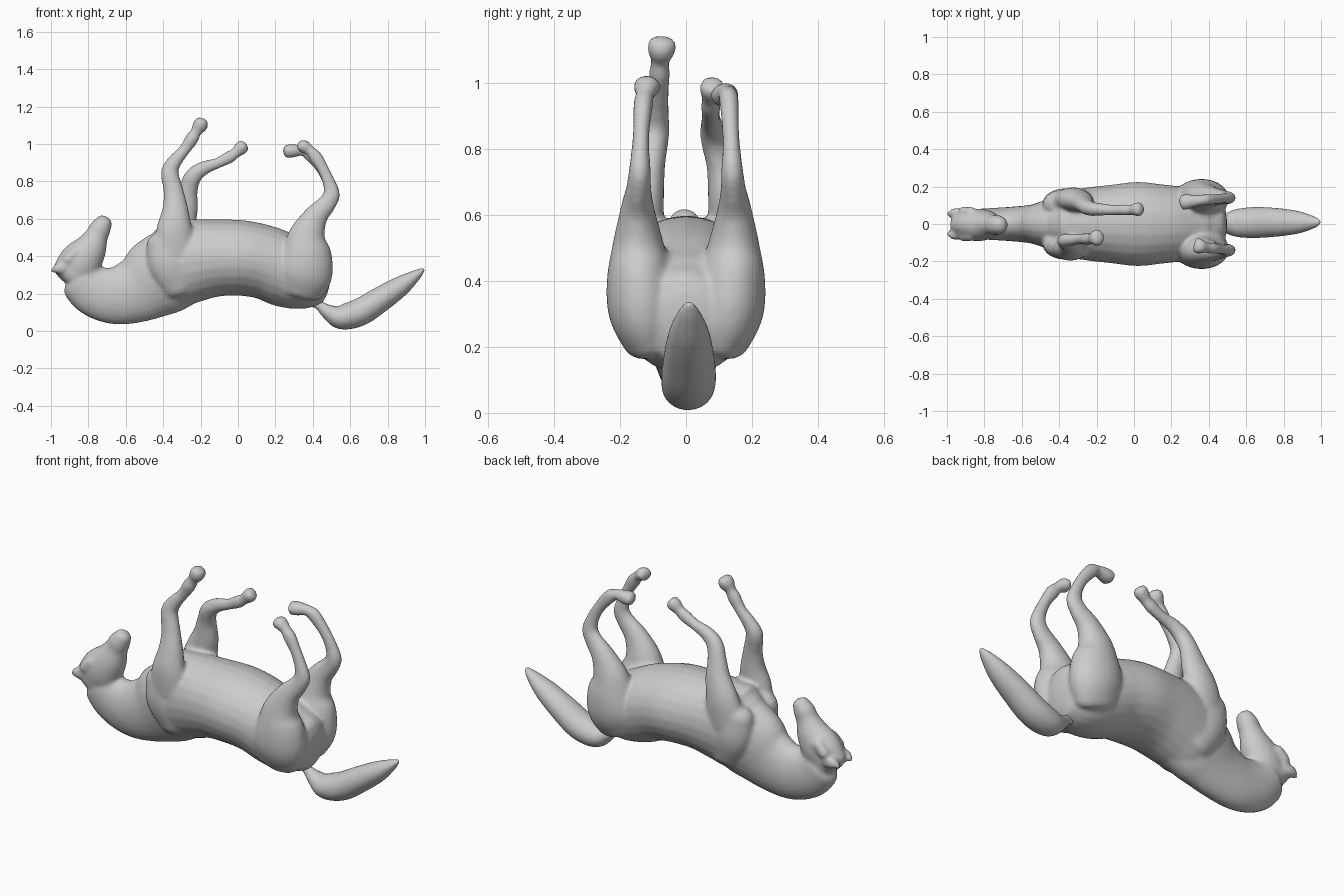
import bpy, bmesh, math
from mathutils import Vector


def spline(pts, steps=5):
    """Catmull-Rom through rows of (x, y, z, in-plane radius, side radius)."""
    rows = [Vector(p) for p in pts]
    rows = [2 * rows[0] - rows[1]] + rows + [2 * rows[-1] - rows[-2]]
    out = []
    for i in range(1, len(rows) - 2):
        a, b, c, d = rows[i - 1:i + 3]
        for s in range(steps):
            t = s / steps
            out.append(0.5 * (2 * b + (c - a) * t + (2 * a - 5 * b + 4 * c - d) * t * t
                              + (3 * b - a - 3 * c + d) * t ** 3))
    return out + [rows[-2]]


def tube(name, pts, cap=0.5, sides=24):
    """Loft ellipses along a path, with rounded ends."""
    rows = spline(pts)
    pos = [r.to_3d() if len(r) == 3 else Vector(r[:3]) for r in rows]
    n = len(rows)
    rings = []
    for i in range(n):
        tan = (pos[min(i + 1, n - 1)] - pos[max(i - 1, 0)]).normalized()
        rings.append((pos[i], tan, rows[i][3], rows[i][4]))

    def end(ring, sign):
        p, t, a, b = ring
        m = min(a, b) * cap
        return [(p + t * sign * m * math.sin(k), t, a * math.cos(k), b * math.cos(k))
                for k in (0.5, 0.95, 1.35)]
    rings = end(rings[0], -1)[::-1] + rings + end(rings[-1], 1)
    bm = bmesh.new()
    loops = []
    for p, t, a, b in rings:
        u = t.cross(Vector((0, 1, 0))).normalized()
        v = u.cross(t).normalized()
        loops.append([bm.verts.new(p + u * a * math.cos(2 * math.pi * k / sides)
                                   + v * b * math.sin(2 * math.pi * k / sides))
                      for k in range(sides)])
    for l0, l1 in zip(loops, loops[1:]):
        for k in range(sides):
            j = (k + 1) % sides
            bm.faces.new((l0[k], l0[j], l1[j], l1[k]))
    bm.faces.new(loops[0])
    bm.faces.new(loops[-1])
    bmesh.ops.recalc_face_normals(bm, faces=bm.faces[:])
    me = bpy.data.meshes.new(name)
    bm.to_mesh(me)
    bm.free()
    ob = bpy.data.objects.new(name, me)
    bpy.context.collection.objects.link(ob)
    return ob


def fuse(name, parts, voxel, smooth):
    """Join parts into one skin."""
    bpy.ops.object.select_all(action='DESELECT')
    for p in parts:
        p.select_set(True)
    bpy.context.view_layer.objects.active = parts[0]
    if len(parts) > 1:
        bpy.ops.object.join()
    ob = bpy.context.object
    ob.name = name
    rm = ob.modifiers.new("skin", 'REMESH')
    rm.mode = 'VOXEL'
    rm.voxel_size = voxel
    sm = ob.modifiers.new("soften", 'SMOOTH')
    sm.factor = 0.5
    sm.iterations = smooth
    for m in ("skin", "soften"):
        bpy.ops.object.modifier_apply(modifier=m)
    bpy.ops.object.shade_smooth()
    return ob


parts = []

# Barrel, chest to rump
parts.append(tube("barrel", [
    (-0.43, 0, 0.35, 0.19, 0.13), (-0.36, 0, 0.355, 0.235, 0.175), (-0.25, 0, 0.375, 0.225, 0.195),
    (-0.12, 0, 0.39, 0.207, 0.21), (0.02, 0, 0.39, 0.202, 0.225), (0.15, 0, 0.365, 0.197, 0.212),
    (0.26, 0, 0.32, 0.195, 0.20), (0.36, 0, 0.295, 0.18, 0.19), (0.44, 0, 0.285, 0.15, 0.14)], 0.4))

# Neck, arched back
parts.append(tube("neck", [
    (-0.30, 0, 0.36, 0.22, 0.15), (-0.43, 0, 0.285, 0.215, 0.135), (-0.54, 0, 0.22, 0.178, 0.105),
    (-0.66, 0, 0.19, 0.155, 0.092), (-0.77, 0, 0.215, 0.137, 0.085), (-0.85, 0, 0.275, 0.115, 0.08)], 0.6))

# Head and muzzle
parts.append(tube("head", [
    (-0.885, -0.005, 0.295, 0.115, 0.075), (-0.84, -0.005, 0.37, 0.115, 0.087),
    (-0.79, -0.005, 0.44, 0.09, 0.078), (-0.755, -0.005, 0.51, 0.062, 0.056),
    (-0.735, -0.005, 0.55, 0.057, 0.054), (-0.715, -0.005, 0.582, 0.046, 0.046)], 0.7))

# Ears and brows
for s in (-1, 1):
    parts.append(tube("ear", [(-0.91, s * 0.05, 0.34, 0.04, 0.03), (-0.96, s * 0.06, 0.335, 0.03, 0.025),
                              (-0.995, s * 0.05, 0.32, 0.012, 0.012)]))
    parts.append(tube("brow", [(-0.91, s * 0.066, 0.38, 0.03, 0.028),
                               (-0.87, s * 0.066, 0.42, 0.03, 0.025)], 1))

# Shoulders
for s in (-1, 1):
    parts.append(tube("shoulder", [(-0.31, s * 0.09, 0.24, 0.10, 0.07), (-0.36, s * 0.115, 0.36, 0.12, 0.075),
                                   (-0.385, s * 0.105, 0.48, 0.105, 0.075)], 0.8))

# Near front leg, raised high
parts.append(tube("near_front_leg", [
    (-0.34, -0.12, 0.42, 0.12, 0.07), (-0.34, -0.13, 0.55, 0.095, 0.065), (-0.335, -0.12, 0.65, 0.07, 0.054),
    (-0.345, -0.105, 0.75, 0.053, 0.042), (-0.365, -0.09, 0.85, 0.047, 0.04), (-0.335, -0.085, 0.91, 0.038, 0.033),
    (-0.285, -0.08, 0.97, 0.031, 0.028), (-0.245, -0.08, 1.03, 0.036, 0.032), (-0.225, -0.078, 1.065, 0.029, 0.028),
    (-0.205, -0.075, 1.095, 0.041, 0.042), (-0.192, -0.072, 1.12, 0.037, 0.043)], 0.5))

# Far front leg, folded towards the belly
parts.append(tube("far_front_leg", [
    (-0.34, 0.12, 0.42, 0.12, 0.07), (-0.32, 0.13, 0.55, 0.095, 0.065), (-0.285, 0.12, 0.66, 0.072, 0.054),
    (-0.268, 0.105, 0.75, 0.053, 0.043), (-0.24, 0.085, 0.825, 0.046, 0.04), (-0.185, 0.078, 0.87, 0.038, 0.034),
    (-0.11, 0.075, 0.897, 0.029, 0.028), (-0.045, 0.075, 0.93, 0.034, 0.03), (-0.015, 0.075, 0.95, 0.028, 0.028),
    (0.012, 0.078, 0.975, 0.037, 0.036), (0.03, 0.08, 0.99, 0.036, 0.038)], 0.5))

# Hind legs share the thigh and hock, the hooves differ
near_foot = [(0.455, 0.865, 0.031), (0.415, 0.93, 0.036), (0.385, 0.963, 0.028), (0.355, 0.985, 0.036),
             (0.335, 0.988, 0.033)]
far_foot = [(0.45, 0.865, 0.031), (0.385, 0.945, 0.036), (0.345, 0.965, 0.028), (0.29, 0.963, 0.037),
            (0.26, 0.96, 0.036)]
for s, foot, name in ((-1, near_foot, "near_hind_leg"), (1, far_foot, "far_hind_leg")):
    pts = [(0.33, s * 0.105, 0.22, 0.13, 0.085), (0.355, s * 0.13, 0.31, 0.15, 0.105),
           (0.365, s * 0.14, 0.41, 0.137, 0.10), (0.37, s * 0.145, 0.51, 0.10, 0.078),
           (0.415, s * 0.147, 0.61, 0.066, 0.053), (0.475, s * 0.143, 0.68, 0.05, 0.038),
           (0.50, s * 0.14, 0.73, 0.045, 0.034), (0.488, s * 0.138, 0.79, 0.035, 0.028)]
    widths = (0.026, 0.03, 0.029, 0.04, 0.042)
    pts += [(x, s * (0.135 - 0.005 * i), z, r, w) for i, ((x, z, r), w) in enumerate(zip(foot, widths))]
    parts.append(tube(name, pts, 0.5))

fuse("horse_body", parts, 0.011, 5)

# Tail
tail = tube("tail", [
    (0.38, 0, 0.165, 0.03, 0.03), (0.43, 0, 0.14, 0.025, 0.025), (0.485, 0.002, 0.10, 0.042, 0.05),
    (0.55, 0.005, 0.075, 0.066, 0.075), (0.65, 0.008, 0.10, 0.074, 0.083), (0.76, 0.009, 0.168, 0.068, 0.077),
    (0.87, 0.009, 0.24, 0.054, 0.062), (0.95, 0.009, 0.297, 0.03, 0.037), (0.99, 0.009, 0.328, 0.012, 0.016)], 0.6)
fuse("tail", [tail], 0.009, 3)
